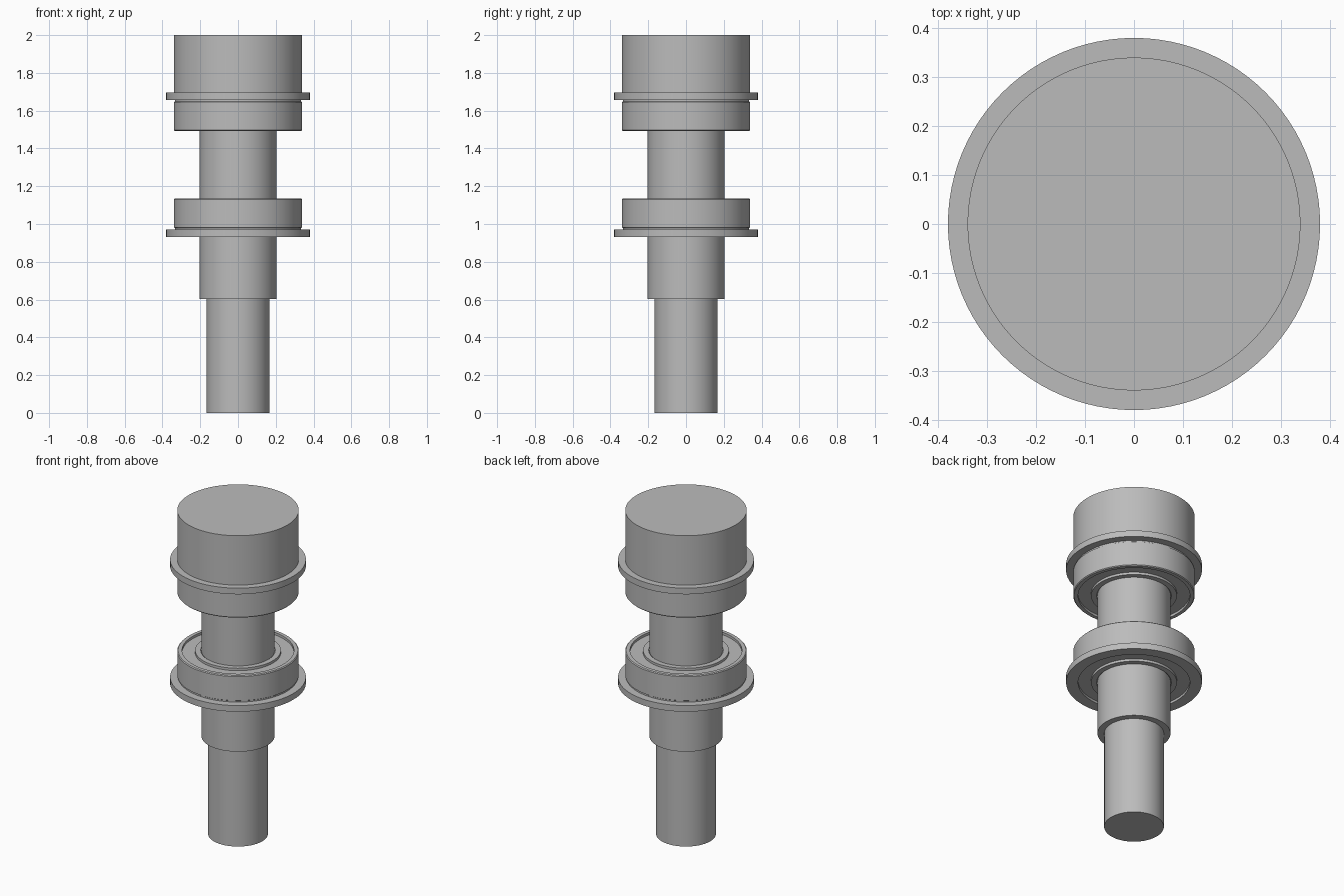
import bpy
import math

if "Cube" in bpy.data.objects:
    bpy.data.objects.remove(bpy.data.objects["Cube"])

SEGMENTS = 96

steel = bpy.data.materials.new("steel grey")
steel.use_nodes = True
GREY = (0.5, 0.5, 0.5, 1)
steel.diffuse_color = GREY
steel.node_tree.nodes["Principled BSDF"].inputs["Base Color"].default_value = GREY


def lathe(name, profile, closed=False):
    """Revolve (radius, height) points around z; closed joins the last point to the first."""
    verts, rings, faces = [], [], []
    for r, z in profile:
        start = len(verts)
        for i in range(SEGMENTS):
            a = math.tau * i / SEGMENTS
            verts.append((r * math.cos(a), r * math.sin(a), z))
        rings.append(range(start, start + SEGMENTS))
    pairs = list(zip(rings, rings[1:]))
    if closed:
        pairs.append((rings[-1], rings[0]))
    else:
        faces += [list(reversed(rings[0])), list(rings[-1])]
    for low, high in pairs:
        for i in range(SEGMENTS):
            j = (i + 1) % SEGMENTS
            faces.append((low[i], low[j], high[j], high[i]))
    mesh = bpy.data.meshes.new(name)
    mesh.from_pydata(verts, [], faces)
    mesh.materials.append(steel)
    obj = bpy.data.objects.new(name, mesh)
    bpy.context.collection.objects.link(obj)
    bpy.ops.object.select_all(action="DESELECT")
    obj.select_set(True)
    bpy.context.view_layer.objects.active = obj
    bpy.ops.object.shade_smooth_by_angle(angle=math.radians(30))
    return obj


# Stepped shaft with the wide head on top
lathe("shaft", [(0.167, 0), (0.167, 0.603), (0.204, 0.603), (0.204, 1.695),
                (0.34, 1.695), (0.34, 2.0)])

# Flanged bearings: flange downwards on the lower one, upwards on the upper one
WIDTH = 0.203
SHOULDER, FLANGE, BORE = 0.34, 0.38, 0.204
RIM, RACE = 0.313, 0.24
CHAMFER, RECESS = 0.005, 0.015

for label, base, up in (("lower", 0.932, 1), ("upper", 1.695, -1)):
    def place(points):
        points = [(r, base + up * z) for r, z in points]
        return points if up > 0 else points[::-1]

    # Outer ring with flange, relief groove and chamfered edge
    lathe(label + "_bearing_outer_ring", place([
        (RIM, 0), (FLANGE, 0), (FLANGE, 0.038), (SHOULDER - 0.006, 0.038),
        (SHOULDER - 0.006, 0.046), (SHOULDER, 0.05), (SHOULDER, WIDTH - CHAMFER),
        (SHOULDER - CHAMFER, WIDTH), (RIM, WIDTH)]), closed=True)

    # Recessed shield between the rings
    lathe(label + "_bearing_shield", place([
        (RACE, RECESS), (RIM, RECESS), (RIM, WIDTH - RECESS),
        (RACE, WIDTH - RECESS)]), closed=True)

    # Inner ring seated on the shaft
    lathe(label + "_bearing_inner_ring", place([
        (BORE, CHAMFER), (BORE + CHAMFER, 0), (RACE, 0), (RACE, WIDTH),
        (BORE + CHAMFER, WIDTH), (BORE, WIDTH - CHAMFER)]), closed=True)
